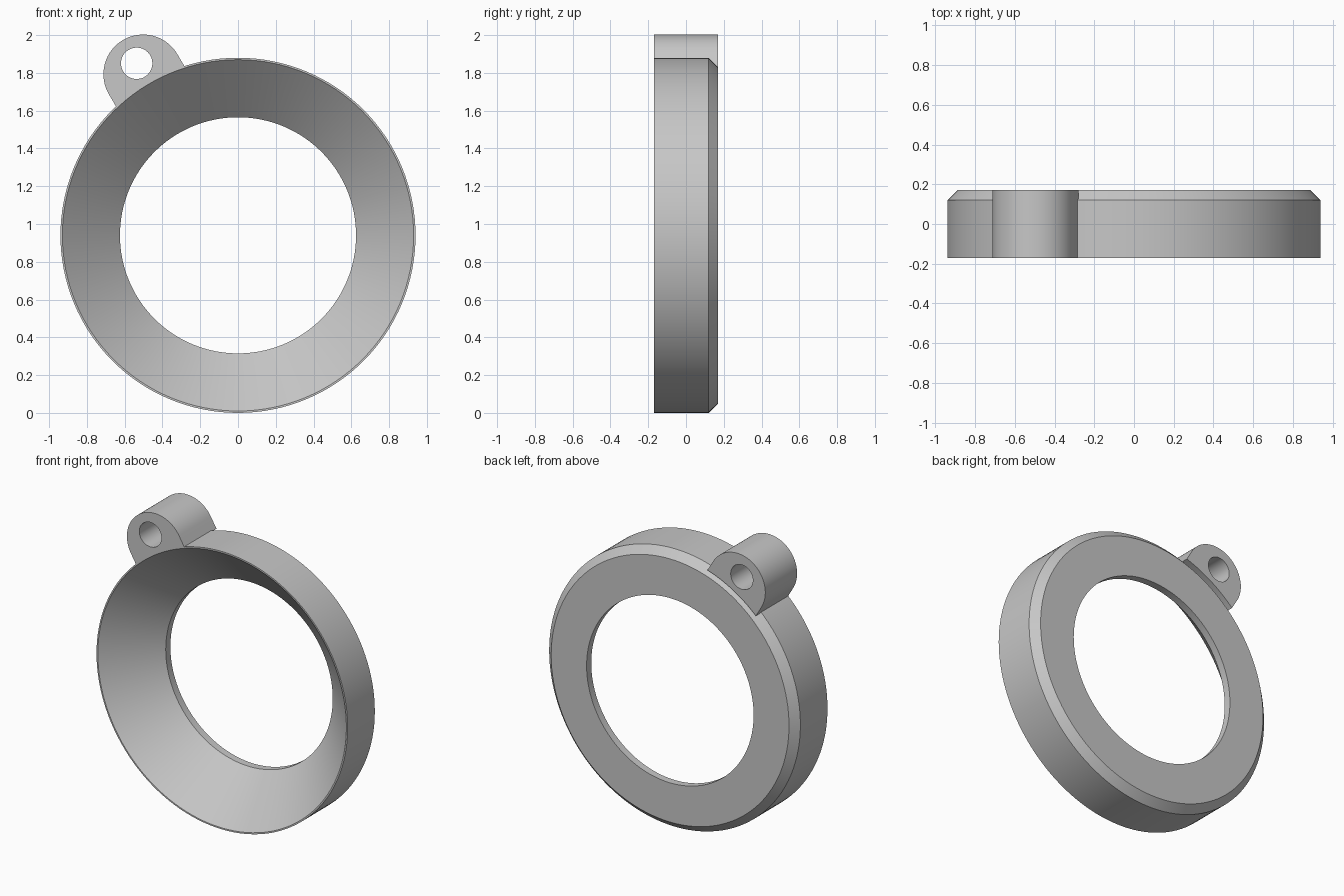
import bpy, bmesh
from math import cos, sin, pi, asin, radians
from mathutils import Vector, Matrix

if "Cube" in bpy.data.objects:
    bpy.data.objects.remove(bpy.data.objects["Cube"])

RADIUS, HALF = 0.94, 0.17
CENTRE = Vector((0, 0, RADIUS))

grey = bpy.data.materials.new("plain grey")
grey.use_nodes = True
grey.diffuse_color = (0.57, 0.57, 0.57, 1)
grey.node_tree.nodes["Principled BSDF"].inputs["Base Color"].default_value = grey.diffuse_color


def finish(bm, name):
    bmesh.ops.remove_doubles(bm, verts=bm.verts, dist=1e-5)
    bmesh.ops.recalc_face_normals(bm, faces=bm.faces)
    mesh = bpy.data.meshes.new(name)
    bm.to_mesh(mesh)
    bm.free()
    mesh.materials.append(grey)
    obj = bpy.data.objects.new(name, mesh)
    bpy.context.collection.objects.link(obj)
    bpy.ops.object.select_all(action='DESELECT')
    obj.select_set(True)
    bpy.context.view_layer.objects.active = obj
    bpy.ops.object.shade_smooth_by_angle(angle=radians(30))
    return obj


def add_loop(bm, points):
    verts = [bm.verts.new(p) for p in points]
    return [bm.edges.new((v, verts[i - 1])) for i, v in enumerate(verts)]


# Ring: funnel-shaped bore, short straight throat, chamfered back edge
profile = [(0.93, -HALF), (RADIUS, -HALF), (RADIUS, 0.12), (0.89, HALF),
           (0.625, HALF), (0.625, 0.12)]
bm = bmesh.new()
edges = add_loop(bm, [CENTRE + Vector((r, y, 0)) for r, y in profile])
bmesh.ops.spin(bm, geom=bm.verts[:] + edges, cent=CENTRE, axis=(0, 1, 0),
               angle=2 * pi, steps=128, use_merge=False)
finish(bm, "ring")

# Lug: rounded tab with a pin hole, its underside following the ring
WIDTH, REACH, HOLE_REACH, HOLE_R, UNDER = 0.21, 0.99, 1.057, 0.083, 0.932
spread = asin(WIDTH / UNDER)
outline = [(WIDTH * cos(pi * i / 40), REACH + WIDTH * sin(pi * i / 40)) for i in range(41)]
for i in range(17):
    a = -spread + 2 * spread * i / 16
    outline.append((UNDER * sin(a), UNDER * cos(a)))
hole = [(HOLE_R * cos(2 * pi * i / 48), HOLE_REACH + HOLE_R * sin(2 * pi * i / 48))
        for i in range(48)]
bm = bmesh.new()
edges = []
for loop in (outline, hole):
    edges += add_loop(bm, [(x, -HALF, z) for x, z in loop])
bmesh.ops.triangle_fill(bm, edges=edges, use_beauty=True, normal=(0, -1, 0))
extruded = bmesh.ops.extrude_face_region(bm, geom=bm.faces[:], use_keep_orig=True)
moved = [g for g in extruded["geom"] if isinstance(g, bmesh.types.BMVert)]
bmesh.ops.translate(bm, verts=moved, vec=(0, 2 * HALF, 0))
tilt = Matrix.Translation(CENTRE) @ Matrix.Rotation(radians(-30.5), 4, 'Y')
bmesh.ops.transform(bm, matrix=tilt, verts=bm.verts)
finish(bm, "hanging_lug")
